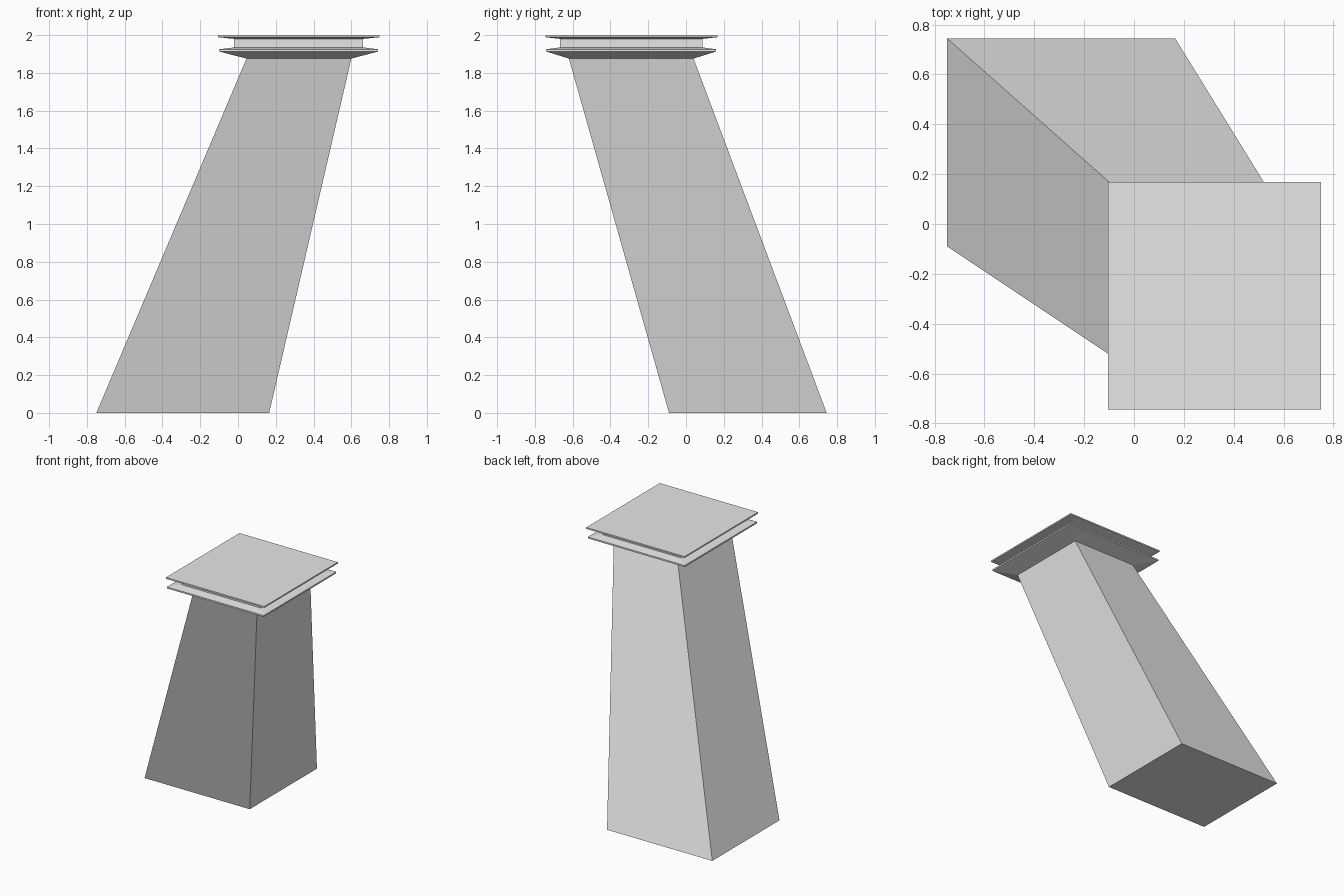
import bpy
import bmesh

if "Cube" in bpy.data.objects:
    bpy.data.objects.remove(bpy.data.objects["Cube"], do_unlink=True)

grey = bpy.data.materials.new("plain_grey")
grey.use_nodes = True
COLOUR = (0.8, 0.8, 0.8, 1)
grey.diffuse_color = COLOUR
grey.node_tree.nodes["Principled BSDF"].inputs["Base Color"].default_value = COLOUR


def loft(name, sections):
    """Closed solid through rectangles given as (x0, x1, y0, y1, z), bottom to top."""
    bm = bmesh.new()
    rings = [[bm.verts.new(p) for p in
              ((x0, y0, z), (x1, y0, z), (x1, y1, z), (x0, y1, z))]
             for x0, x1, y0, y1, z in sections]
    bm.faces.new(rings[0][::-1])
    bm.faces.new(rings[-1])
    for low, high in zip(rings, rings[1:]):
        for i in range(4):
            j = (i + 1) % 4
            bm.faces.new((low[i], low[j], high[j], high[i]))
    mesh = bpy.data.meshes.new(name)
    bm.to_mesh(mesh)
    bm.free()
    mesh.materials.append(grey)
    obj = bpy.data.objects.new(name, mesh)
    bpy.context.collection.objects.link(obj)
    return obj


BASE = (-0.75, 0.165, -0.09, 0.745)
SHAFT_TOP = (0.045, 0.6, -0.62, 0.04)
LOWER_RIM = (-0.1, 0.742, -0.74, 0.16)
NECK = (-0.02, 0.662, -0.667, 0.087)
UPPER_RIM = (-0.105, 0.75, -0.745, 0.168)

# Leaning, tapering shaft
loft("leaning_shaft", [(*BASE, 0), (*SHAFT_TOP, 1.876)])

# Stepped cap: flared lower slab, recessed neck, thin upper slab
loft("stepped_cap", [
    (*SHAFT_TOP, 1.876),
    (*LOWER_RIM, 1.913),
    (*LOWER_RIM, 1.925),
    (*NECK, 1.935),
    (*NECK, 1.98),
    (*UPPER_RIM, 1.989),
    (*UPPER_RIM, 2.0),
])
